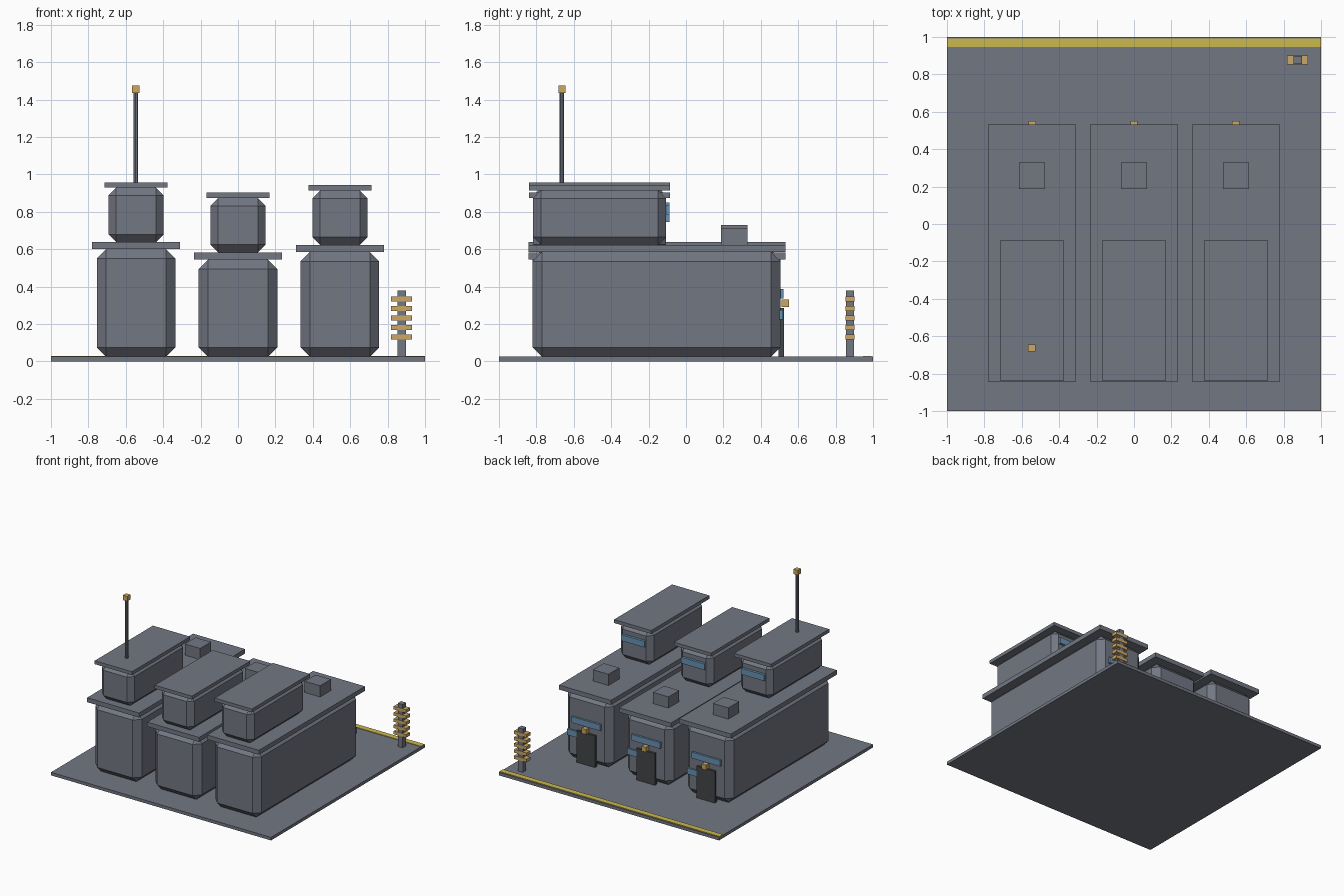
import bpy, bmesh, math

if "Cube" in bpy.data.objects:
    bpy.data.objects.remove(bpy.data.objects["Cube"])


def material(name, rgb):
    m = bpy.data.materials.new(name)
    m.diffuse_color = (*rgb, 1)
    m.use_nodes = True
    m.node_tree.nodes["Principled BSDF"].inputs["Base Color"].default_value = m.diffuse_color
    return m


GREY = material("slate_grey", (0.17, 0.185, 0.225))
DARK = material("charcoal", (0.055, 0.06, 0.065))
BLUE = material("window_blue", (0.14, 0.29, 0.45))
TAN = material("brass_tan", (0.60, 0.39, 0.13))
YELLOW = material("line_yellow", (0.60, 0.48, 0.08))


def box(name, x, y, z, mat, bevel=0):
    """Box from (min, max) ranges, optionally with all edges chamfered."""
    bm = bmesh.new()
    bmesh.ops.create_cube(bm, size=1)
    for v in bm.verts:
        v.co = [(r[0] + r[1]) / 2 + c * (r[1] - r[0])
                for c, r in zip(v.co, (x, y, z))]
    if bevel:
        bmesh.ops.bevel(bm, geom=bm.edges[:], offset=bevel, segments=1,
                        affect='EDGES', profile=0.5)
    me = bpy.data.meshes.new(name)
    bm.to_mesh(me)
    bm.free()
    me.materials.append(mat)
    ob = bpy.data.objects.new(name, me)
    bpy.context.collection.objects.link(ob)
    return ob


def around(c, h):
    return (c - h, c + h)


# ground slab with a painted line along the back edge
box("ground_slab", (-1, 1), (-1, 1), (0, 0.025), GREY)
box("yellow_line", (-1, 1), (0.947, 0.993), (0.024, 0.03), YELLOW)

# three buildings: centre x, roof underside height, top of the low window
for side, cx, h, low in (("left", -0.545, 0.60, 0.245),
                         ("middle", 0.0, 0.545, 0.26),
                         ("right", 0.545, 0.585, 0.275)):
    top = h + 0.037
    # lower storey and its roof
    box(side + "_lower_body", around(cx, 0.21), (-0.82, 0.505), (0.025, h), GREY, 0.05)
    box(side + "_lower_roof", around(cx, 0.236), (-0.843, 0.533), (h, top), GREY)
    # upper storey and its roof
    box(side + "_upper_body", around(cx, 0.148), (-0.817, -0.107), (top, top + 0.292), GREY, 0.042)
    box(side + "_upper_roof", around(cx, 0.169), (-0.84, -0.085), (top + 0.292, top + 0.32), GREY)
    # roof vent
    box(side + "_roof_vent", around(cx, 0.07), (0.188, 0.328), (top, top + 0.092), GREY)
    # back face details
    box(side + "_door", around(cx, 0.083), (0.495, 0.523), (0.025, 0.285), DARK)
    box(side + "_door_lamp", around(cx, 0.02), (0.51, 0.55), (0.29, 0.33), TAN)
    box(side + "_wide_window", around(cx, 0.13), (0.50, 0.521), (0.337, 0.387), BLUE)
    box(side + "_low_window", (cx - 0.07, cx + 0.172), (0.50, 0.519), (low - 0.05, low), BLUE)
    box(side + "_upper_window", around(cx, 0.105), (-0.112, -0.087), (top + 0.163, top + 0.213), BLUE)

# mast on the left building
bpy.ops.mesh.primitive_cylinder_add(vertices=8, radius=0.012, depth=0.485,
                                    location=(-0.547, -0.663, 1.1975))
mast = bpy.context.object
mast.name = "mast"
mast.data.materials.append(GREY)
box("mast_tip", around(-0.547, 0.02), around(-0.663, 0.02), (1.435, 1.475), TAN)

# marker post with stacked bars
box("marker_post", around(0.876, 0.022), around(0.877, 0.022), (0.025, 0.38), GREY)
for i in range(5):
    box(f"post_bar_{i + 1}", around(0.875, 0.056), around(0.877, 0.025),
        around(0.13 + 0.051 * i, 0.013), TAN)
